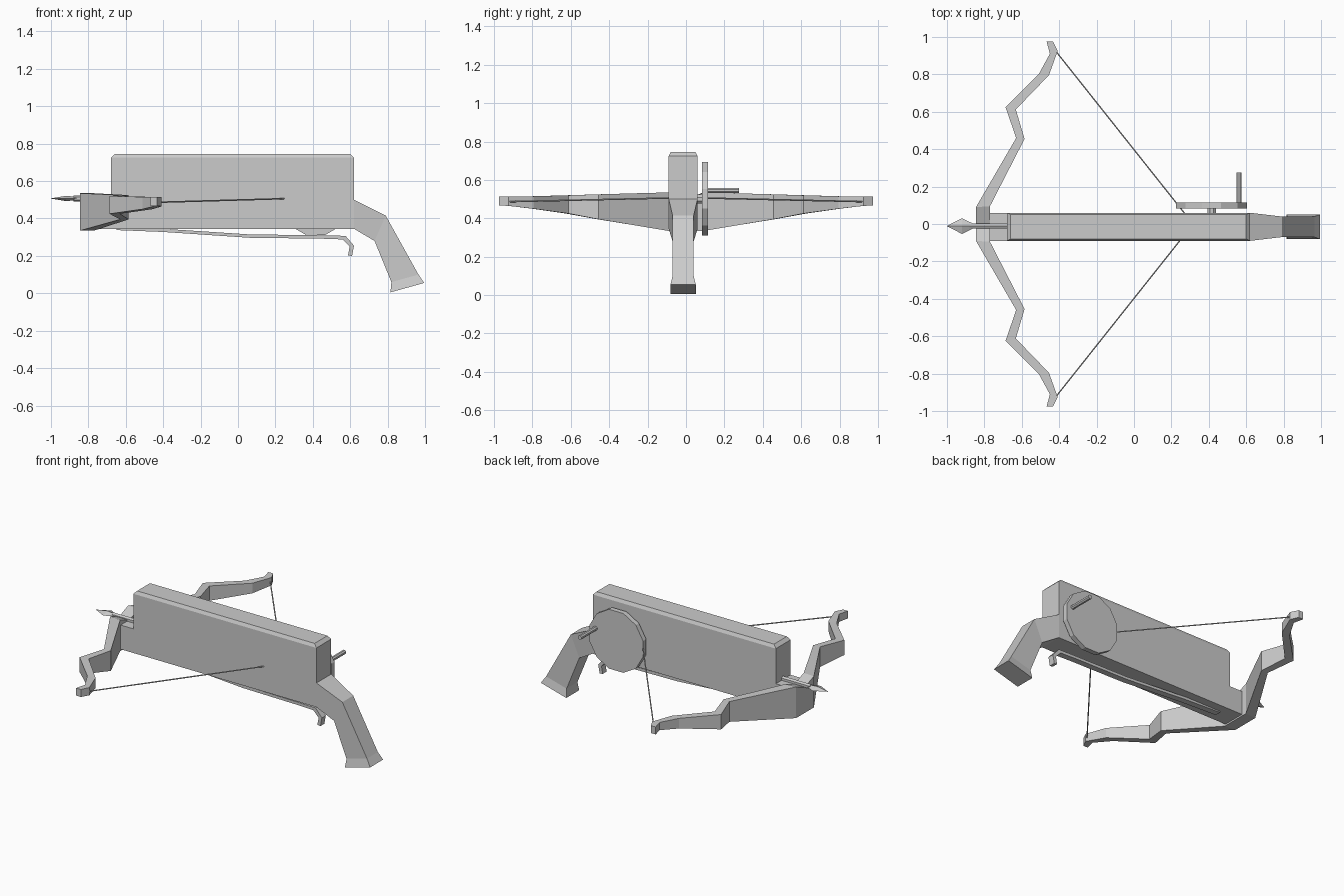
import bpy, bmesh, math
from mathutils import Vector

if "Cube" in bpy.data.objects:
    bpy.data.objects.remove(bpy.data.objects["Cube"])

grey = bpy.data.materials.new("plain_grey")
grey.diffuse_color = (0.6, 0.6, 0.6, 1)
grey.use_nodes = True
grey.node_tree.nodes["Principled BSDF"].inputs["Base Color"].default_value = grey.diffuse_color
MID = -0.015  # centre plane of the stock


def finish(name, bm):
    bmesh.ops.recalc_face_normals(bm, faces=bm.faces)
    mesh = bpy.data.meshes.new(name)
    bm.to_mesh(mesh)
    bm.free()
    mesh.materials.append(grey)
    ob = bpy.data.objects.new(name, mesh)
    bpy.context.collection.objects.link(ob)
    return ob


def loft(name, rings):
    """Skin a list of equal-sized rings and cap both ends."""
    bm = bmesh.new()
    rows = [[bm.verts.new(p) for p in r] for r in rings]
    n = len(rows[0])
    for a, b in zip(rows, rows[1:]):
        for i in range(n):
            j = (i + 1) % n
            bm.faces.new((a[i], a[j], b[j], b[i]))
    bm.faces.new(rows[0])
    bm.faces.new(rows[-1])
    return finish(name, bm)


def slab(name, profile, y0, y1):
    """Extrude an x-z profile across y."""
    return loft(name, [[(x, y, z) for x, z in profile] for y in (y0, y1)])


def rod(name, a, b, r0, r1=None, sides=8):
    """Round bar between two points, optionally tapered."""
    a, b = Vector(a), Vector(b)
    q = (b - a).to_track_quat('Z', 'Y')
    angles = [2 * math.pi * (i + 0.5) / sides for i in range(sides)]
    return loft(name, [[c + q @ Vector((r * math.cos(t), r * math.sin(t), 0)) for t in angles]
                       for c, r in ((a, r0), (b, r1 or r0))])


def rect(x0, x1, y0, y1, z):
    return [(x0, y0, z), (x1, y0, z), (x1, y1, z), (x0, y1, z)]


# magazine with a bevelled lid, above the long stock
loft("magazine", [rect(-0.68, 0.62, -0.09, 0.06, 0.5),
                  rect(-0.68, 0.62, -0.09, 0.06, 0.725),
                  rect(-0.66, 0.60, -0.08, 0.05, 0.745)])
slab("stock", [(-0.80, 0.345), (0.62, 0.345), (0.62, 0.5), (-0.80, 0.5)], -0.09, 0.06)

# pistol grip: upper point, lower point, half width
grip = [((0.62, 0.50), (0.62, 0.345), 0.075),
        ((0.79, 0.415), (0.73, 0.28), 0.055),
        ((0.965, 0.10), (0.82, 0.06), 0.055),
        ((0.995, 0.055), (0.815, 0.005), 0.066)]
loft("grip", [[(u[0], MID - w, u[1]), (u[0], MID + w, u[1]),
               (l[0], MID + w, l[1]), (l[0], MID - w, l[1])] for u, l, w in grip])

# bow limb stations: front xy, rear xy, bottom z, top z
limb = [((-0.845, 0.0), (-0.77, 0.0), 0.335, 0.50),
        ((-0.845, 0.09), (-0.77, 0.095), 0.335, 0.535),
        ((-0.63, 0.46), (-0.585, 0.455), 0.395, 0.525),
        ((-0.687, 0.625), (-0.632, 0.612), 0.425, 0.52),
        ((-0.51, 0.80), (-0.455, 0.795), 0.45, 0.515),
        ((-0.45, 0.91), (-0.408, 0.925), 0.465, 0.515),
        ((-0.467, 0.975), (-0.433, 0.975), 0.467, 0.515)]
for side, s in (("left", 1), ("right", -1)):
    loft(side + "_bow_limb", [[(f[0], s * f[1], lo), (r[0], s * r[1], lo),
                               (r[0], s * r[1], hi), (f[0], s * f[1], hi)]
                              for f, r, lo, hi in limb])
    rod(side + "_bowstring", (-0.415, s * 0.92, 0.487), (0.28, s * 0.045, 0.507), 0.004, sides=6)

# bolt: shaft and flat diamond head
BY, BZ = -0.011, 0.507
rod("bolt_shaft", (-0.88, BY, BZ), (-0.6, BY, BZ), 0.016, sides=6)
head = [(-0.999, 0.001, 0.001), (-0.92, 0.042, 0.014), (-0.85, 0.008, 0.008)]
loft("bolt_head", [[(x, BY - w, BZ), (x, BY, BZ + h), (x, BY + w, BZ), (x, BY, BZ - h)]
                   for x, w, h in head])

# long trigger lever under the stock
lever = [((-0.65, 0.347), (-0.65, 0.338)), ((-0.40, 0.345), (-0.40, 0.328)),
         ((0.06, 0.315), (0.06, 0.297)), ((0.45, 0.310), (0.45, 0.292)),
         ((0.575, 0.307), (0.56, 0.288)), ((0.62, 0.255), (0.597, 0.25)),
         ((0.61, 0.20), (0.588, 0.203))]
loft("trigger_lever", [[(u[0], MID - 0.02, u[1]), (u[0], MID + 0.02, u[1]),
                        (l[0], MID + 0.02, l[1]), (l[0], MID - 0.02, l[1])] for u, l in lever])

# crank wheel with axle and handle
rod("crank_axle", (0.415, 0.04, 0.5), (0.415, 0.09, 0.5), 0.025)
rod("crank_wheel", (0.415, 0.083, 0.502), (0.415, 0.115, 0.502), 0.197, sides=12)
rod("crank_handle", (0.562, 0.11, 0.545), (0.562, 0.275, 0.545), 0.014)
